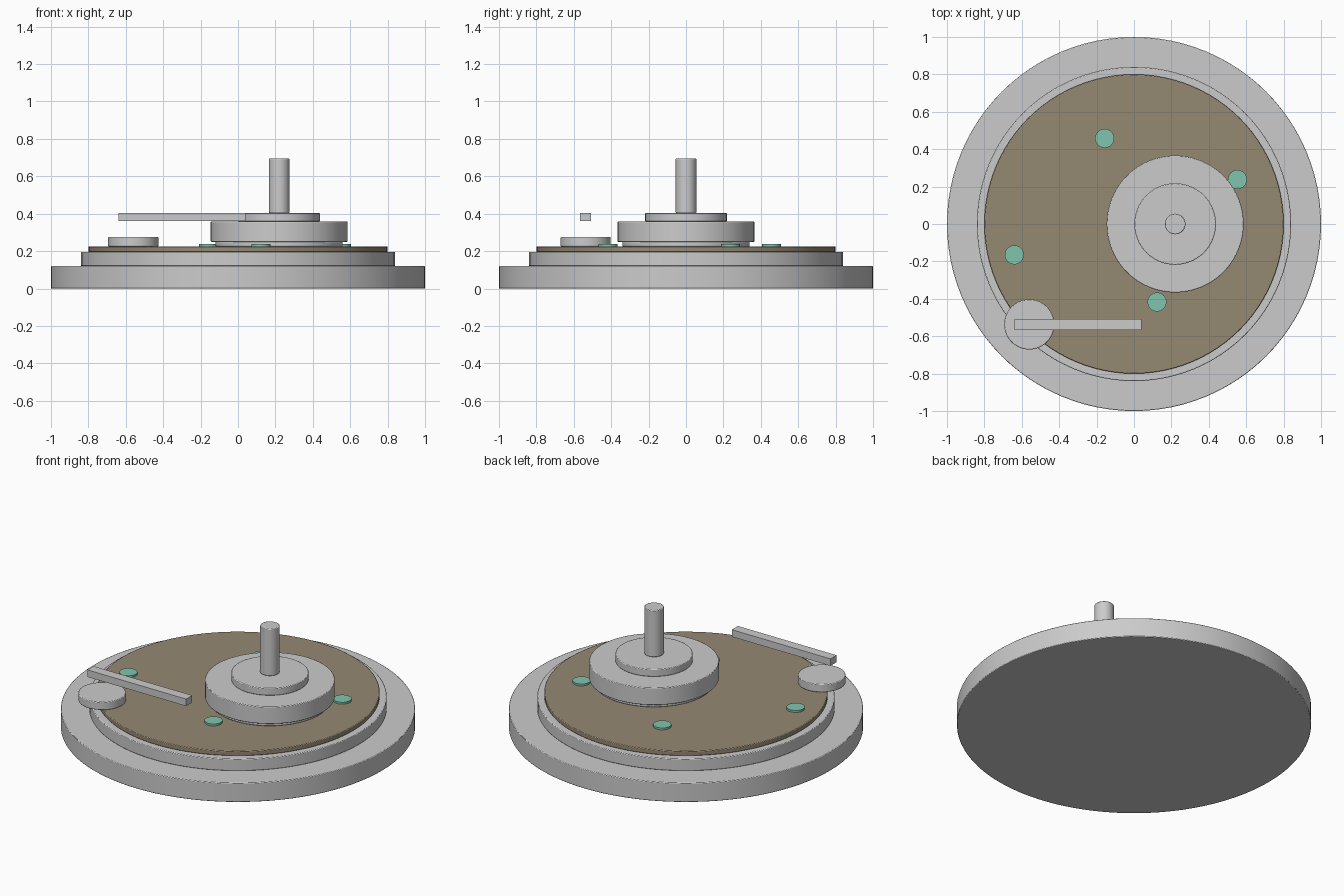
import bpy, math

if "Cube" in bpy.data.objects:
    bpy.data.objects.remove(bpy.data.objects["Cube"])

def material(name, rgb):
    m = bpy.data.materials.new(name)
    m.diffuse_color = (*rgb, 1)
    m.use_nodes = True
    m.node_tree.nodes["Principled BSDF"].inputs["Base Color"].default_value = m.diffuse_color
    return m

brown = material("tan_mat", (0.30, 0.25, 0.17))
green = material("green", (0.22, 0.55, 0.42))
pale = material("pale", (0.62, 0.62, 0.63))

def finish(o, name, mat, bevel):
    o.name = name
    if mat:
        o.data.materials.append(mat)
    if bevel:
        b = o.modifiers.new("bevel", 'BEVEL')
        b.width, b.segments = bevel, 2
        b.limit_method = 'ANGLE'
        b.angle_limit = math.radians(40)
    return o

def disc(name, r, z0, z1, xy=(0, 0), mat=None, bevel=0.004, sides=96):
    bpy.ops.mesh.primitive_cylinder_add(vertices=sides, radius=r, depth=z1 - z0,
                                        location=(*xy, (z0 + z1) / 2))
    bpy.ops.object.shade_smooth_by_angle(angle=math.radians(30))
    return finish(bpy.context.object, name, mat, bevel)

# stacked round base
disc("base", 1.0, 0, 0.12)
disc("base_step", 0.84, 0.12, 0.195)
disc("platter_mat", 0.80, 0.195, 0.225, mat=brown)

# off-centre hub stack with spindle
hub = (0.22, 0)
disc("hub_foot", 0.34, 0.225, 0.25, hub)
disc("hub", 0.366, 0.25, 0.358, hub)
disc("hub_cap", 0.218, 0.358, 0.404, hub)
disc("spindle", 0.055, 0.404, 0.695, hub, sides=48)

# small green studs
for i, p in enumerate([(-0.157, 0.458), (0.553, 0.238), (-0.64, -0.165), (0.123, -0.417)]):
    disc(f"stud_{i + 1}", 0.051, 0.222, 0.237, p, green, 0, 32)

# arm pivot and arm
disc("arm_pivot", 0.134, 0.225, 0.275, (-0.56, -0.537), pale)
bpy.ops.mesh.primitive_cube_add(size=1, location=(-0.30, -0.538, 0.382))
arm = bpy.context.object
arm.scale = (0.68, 0.06, 0.044)
bpy.ops.object.transform_apply(location=False, rotation=False, scale=True)
finish(arm, "arm", None, 0)
